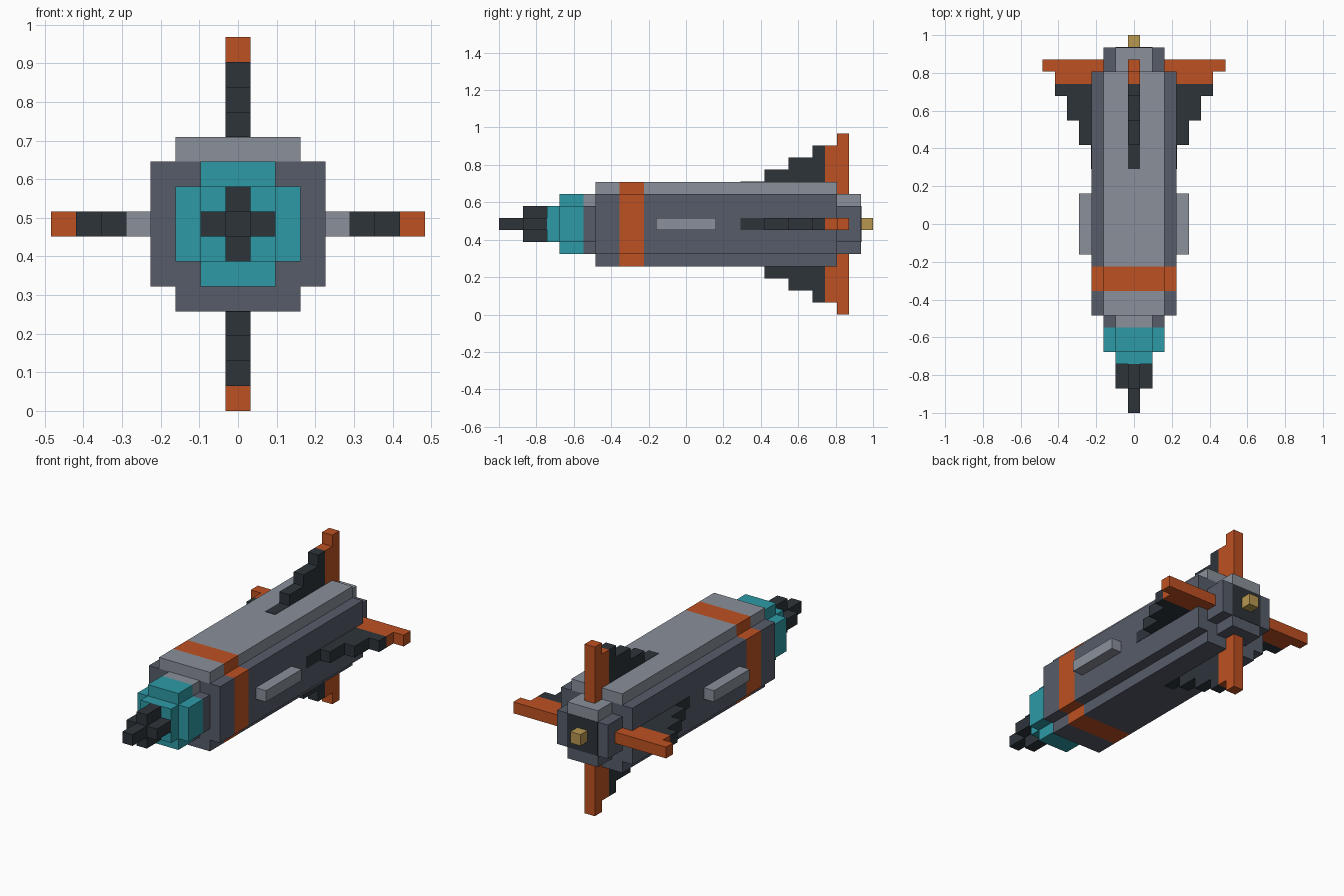
import bpy, bmesh
from math import pi
from mathutils import Matrix, Vector

cube = bpy.data.objects.get("Cube")
if cube:
    bpy.data.objects.remove(cube, do_unlink=True)

U = 2 / 31                          # one block
ORIGIN = Vector((0, -1, 7.5 * U))   # nose tip on the long axis
LIFT = 0.03                         # flush plates stand this far out, in blocks


def material(name, hex_code):
    rgb = [int(hex_code[i:i + 2], 16) / 255 for i in (0, 2, 4)]
    col = [c / 12.92 if c <= 0.04 else ((c + 0.055) / 1.055) ** 2.4 for c in rgb] + [1]
    m = bpy.data.materials.new(name)
    m.use_nodes = True
    m.diffuse_color = col
    m.node_tree.nodes["Principled BSDF"].inputs["Base Color"].default_value = col
    return m


GREY = material("slate_grey", "575C69")
LIGHT = material("light_grey", "8A909B")
ORANGE = material("burnt_orange", "BE5122")
TEAL = material("teal", "2D9AA6")
DARK = material("charcoal", "2D343A")
GOLD = material("brass", "B89750")


def finish(name, bm, mats, rule=None):
    """Turn block coordinates (x, y from the nose, z from the axis) into an object."""
    bmesh.ops.recalc_face_normals(bm, faces=bm.faces)
    if rule:
        for f in bm.faces:
            f.material_index = rule(f.calc_center_median())
    for v in bm.verts:
        v.co = v.co * U + ORIGIN
    me = bpy.data.meshes.new(name)
    bm.to_mesh(me)
    bm.free()
    for m in mats:
        me.materials.append(m)
    ob = bpy.data.objects.new(name, me)
    bpy.context.collection.objects.link(ob)


def box(name, size, centre, mat):
    bm = bmesh.new()
    place = Matrix.Translation(centre) @ Matrix.Diagonal((*size, 1))
    bmesh.ops.create_cube(bm, size=1, matrix=place)
    finish(name, bm, [mat])


def cross_prism(name, r, stations, mats, rule=None):
    """Square of half width r with one-block corner notches, run along y."""
    a = r - 1
    ring = [(-a, r), (a, r), (a, a), (r, a), (r, -a), (a, -a),
            (a, -r), (-a, -r), (-a, -a), (-r, -a), (-r, a), (-a, a)]
    bm = bmesh.new()
    rows = [[bm.verts.new((x, y, z)) for x, z in ring] for y in stations]
    for p, q in zip(rows, rows[1:]):
        for i in range(12):
            j = (i + 1) % 12
            bm.faces.new((p[i], p[j], q[j], q[i]))
    # End caps in three bands, so the top band can take its own colour
    for row in (rows[0], rows[-1]):
        bm.faces.new((row[0], row[1], row[2], row[11]))
        bm.faces.new(row[2:6] + row[8:12])
        bm.faces.new(row[5:9])
    finish(name, bm, mats, rule)


def top_band(r):
    return lambda c: int(c.z > r - 1 + 0.01)


def hull_rule(c):
    return 2 if 10 < c.y < 12 else top_band(3.5)(c)


def fin_part(name, profile, angle, mat):
    bm = bmesh.new()
    sides = [[bm.verts.new((x, y, r)) for y, r in profile] for x in (-0.5, 0.5)]
    n = len(profile)
    for s in sides:
        bm.faces.new(s)
    for i in range(n):
        j = (i + 1) % n
        bm.faces.new((sides[0][i], sides[0][j], sides[1][j], sides[1][i]))
    bmesh.ops.rotate(bm, verts=bm.verts, matrix=Matrix.Rotation(angle, 3, 'Y'))
    finish(name, bm, [mat])


# Nose
box("nose_tip", (1, 2, 1), (0, 1, 0), DARK)
cross_prism("nose_cross", 1.5, (2, 4), [DARK])
box("nose_collar", (3, 1, 3), (0, 4.5, 0), TEAL)
cross_prism("nose_ring", 2.5, (5, 7), [TEAL])

# Body
cross_prism("front_collar", 2.5, (7, 8), [GREY, LIGHT], top_band(2.5))
cross_prism("hull", 3.5, (8, 10, 12, 28), [GREY, LIGHT, ORANGE], hull_rule)
cross_prism("tail_collar", 2.5, (28, 30), [GREY, LIGHT], top_band(2.5))

# Exhaust
box("exhaust_plate", (3, LIFT * 2, 3), (0, 30, 0), DARK)
box("exhaust_nozzle", (1, 1, 1), (0, 30.5, 0), GOLD)

# Side rails
for side, s in (("left", 1), ("right", -1)):
    box(side + "_rail", (1.2, 5, 1), (s * 3.9, 15.5, 0), LIGHT)

# Four stepped tail fins, each with a flush root strip and a coloured trailing edge
skin = 3.5 + LIFT
blade = [(20, 3), (20, skin), (22, skin), (22, 4.5), (24, 4.5), (24, 5.5),
         (26, 5.5), (26, 6.5), (27, 6.5), (27, 3)]
edge = [(27, 2), (27, 6.5), (28, 6.5), (28, 7.5), (29, 7.5), (29, 2)]
for k, place in enumerate(("top", "left", "bottom", "right")):
    fin_part(place + "_fin_blade", blade, k * pi / 2, DARK)
    fin_part(place + "_fin_edge", edge, k * pi / 2, ORANGE)
